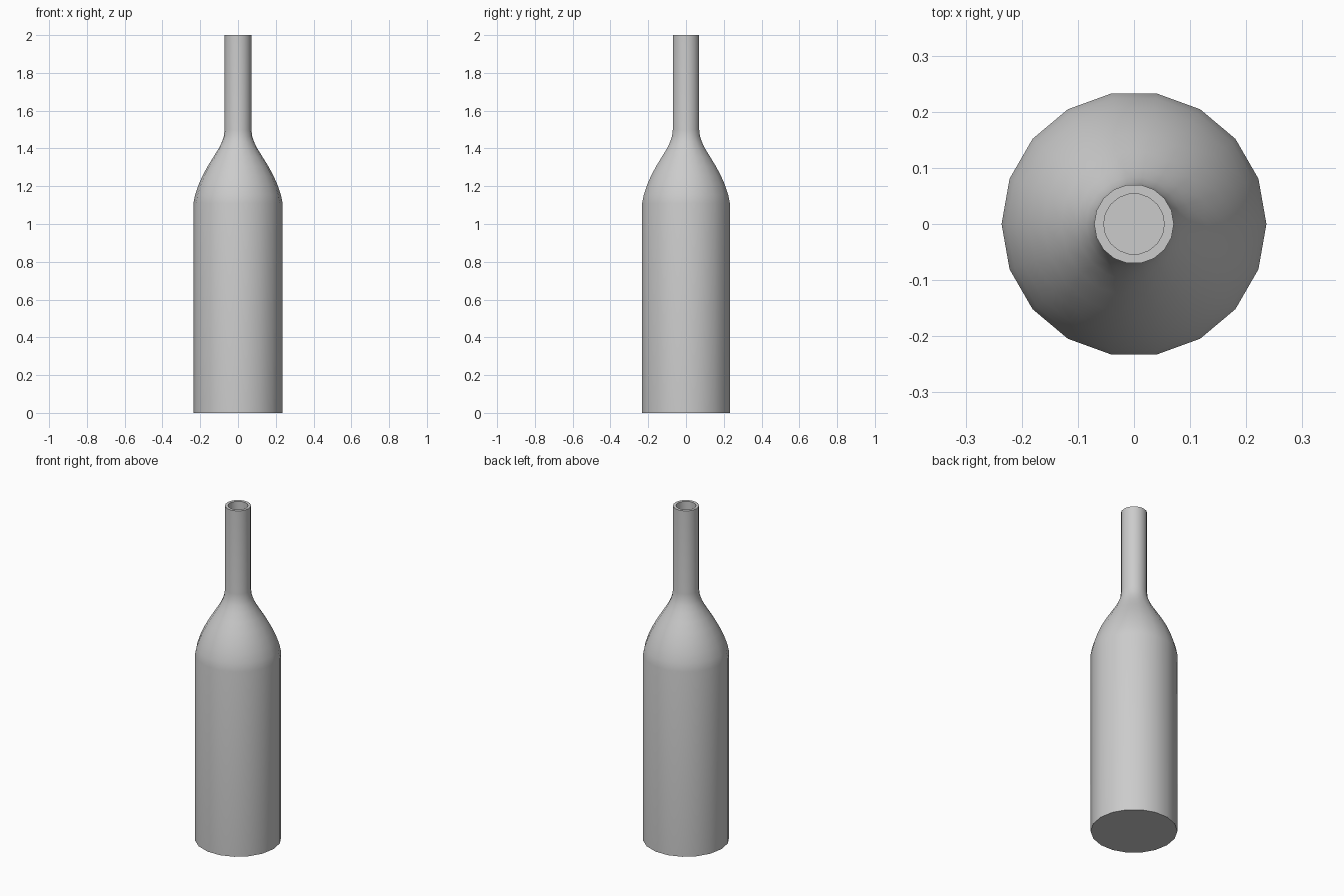
import bpy, bmesh, math

if "Cube" in bpy.data.objects:
    bpy.data.objects.remove(bpy.data.objects["Cube"])

SIDES = 18
WALL = 0.017

# Outer profile (radius, height): body, shoulder, neck
outer = [(0.236, 0.0), (0.236, 1.11), (0.227, 1.155), (0.210, 1.205), (0.188, 1.255),
         (0.161, 1.305), (0.130, 1.355), (0.102, 1.40), (0.085, 1.435),
         (0.075, 1.465), (0.071, 1.50), (0.071, 2.0)]

# Inner profile runs back down, one wall thickness inside
inner = [(r - WALL, z) for r, z in reversed(outer)]
inner[-1] = (outer[0][0] - WALL, WALL)

bm = bmesh.new()
rings = []
for r, z in outer + inner:
    rings.append([bm.verts.new((r * math.cos(2 * math.pi * i / SIDES),
                                r * math.sin(2 * math.pi * i / SIDES), z))
                  for i in range(SIDES)])

# Glass walls and lip
for a, b in zip(rings, rings[1:]):
    for i in range(SIDES):
        j = (i + 1) % SIDES
        bm.faces.new((a[i], a[j], b[j], b[i]))

# Base underside and inner floor
bm.faces.new(list(reversed(rings[0])))
bm.faces.new(rings[-1])

mesh = bpy.data.meshes.new("bottle")
bm.to_mesh(mesh)
bm.free()
bottle = bpy.data.objects.new("bottle", mesh)
bpy.context.collection.objects.link(bottle)
bpy.context.view_layer.objects.active = bottle
bottle.select_set(True)
bpy.ops.object.shade_smooth_by_angle(angle=math.radians(35))
